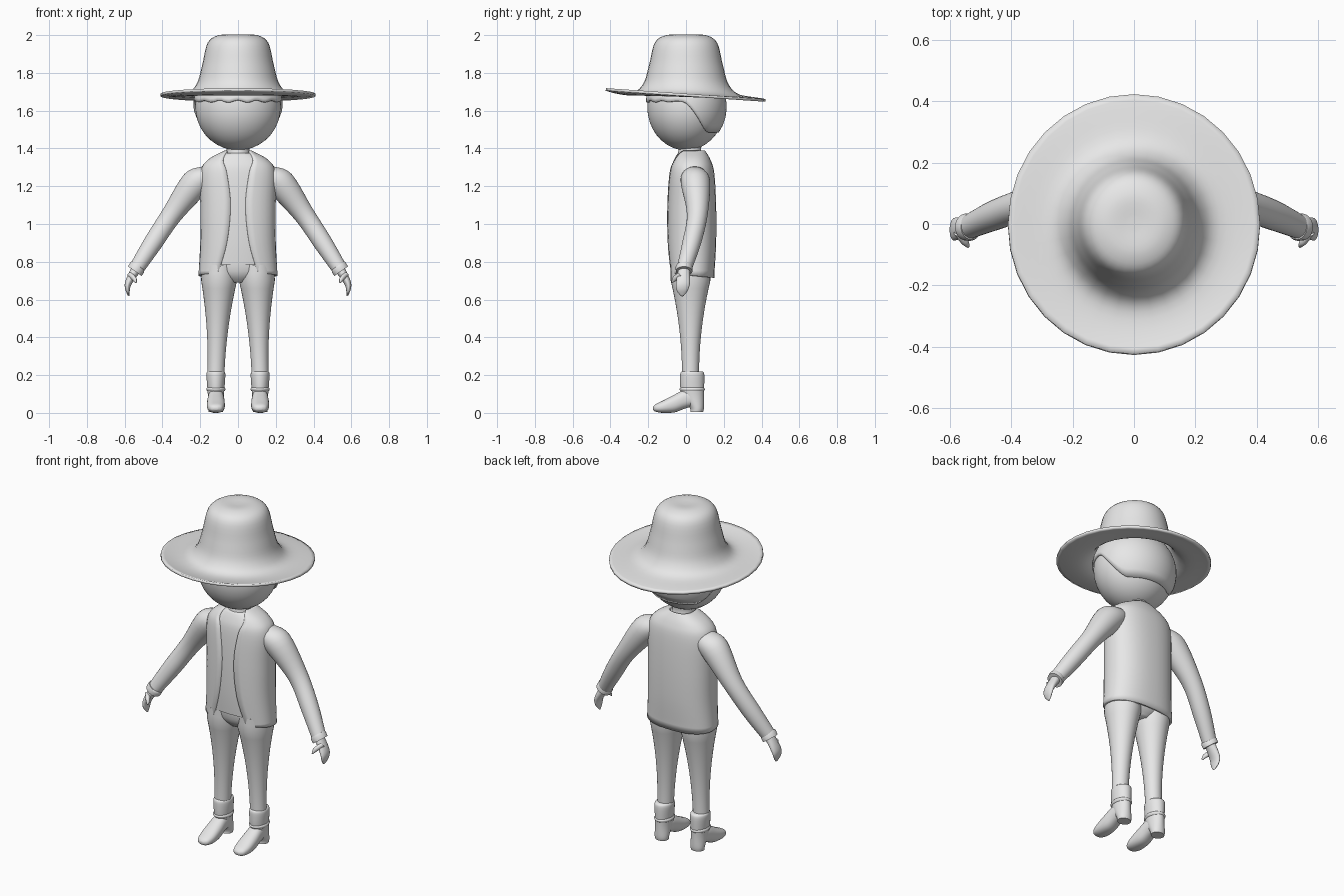
import bpy, bmesh
from math import sin, cos, pi, asin, sqrt, radians
from mathutils import Vector

if "Cube" in bpy.data.objects:
    bpy.data.objects.remove(bpy.data.objects["Cube"])

GREY = (.8, .8, .8, 1)
clay = bpy.data.materials.new("light_grey")
clay.use_nodes = True
clay.diffuse_color = GREY
clay.node_tree.nodes["Principled BSDF"].inputs["Base Color"].default_value = GREY

X, Y, Z = Vector((1, 0, 0)), Vector((0, 1, 0)), Vector((0, 0, 1))
SIDES = 32


def skin(name, rows, closed=True, caps=(0, -1), mirror=False, thick=0, angle=60):
    """Bridge rows of points into one smooth shaded surface."""
    bm = bmesh.new()
    grid = [[bm.verts.new(point) for point in row] for row in rows]
    count = len(grid[0])
    for lower, upper in zip(grid, grid[1:]):
        for i in range(count if closed else count - 1):
            j = (i + 1) % count
            bm.faces.new((lower[i], lower[j], upper[j], upper[i]))
    for end in caps:
        bm.faces.new(grid[end])
    bmesh.ops.recalc_face_normals(bm, faces=bm.faces)
    mesh = bpy.data.meshes.new(name)
    bm.to_mesh(mesh)
    bm.free()
    mesh.materials.append(clay)
    obj = bpy.data.objects.new(name, mesh)
    bpy.context.collection.objects.link(obj)
    bpy.ops.object.select_all(action="DESELECT")
    obj.select_set(True)
    bpy.context.view_layer.objects.active = obj
    bpy.ops.object.shade_smooth_by_angle(angle=radians(angle))
    if thick:
        solid = obj.modifiers.new("Thickness", "SOLIDIFY")
        solid.thickness, solid.offset = thick, -1
    if mirror:
        obj.modifiers.new("Mirror", "MIRROR")


def spline(points, steps=5):
    """Smooth a short list of tuples with a curve through all of them."""
    pts = [Vector(p) for p in points]
    pts = [pts[0]] + pts + [pts[-1]]
    result = []
    for a, b, c, d in zip(pts, pts[1:], pts[2:], pts[3:]):
        for k in range(steps):
            t = k / steps
            tangent_b, tangent_c = (c - a) / 2, (d - b) / 2
            ease = t * t * (3 - 2 * t)
            result.append(b + (c - b) * ease + tangent_b * t * (1 - t) ** 2
                          - tangent_c * t * t * (1 - t))
    return result + [pts[-1]]


def bend(value, power):
    return abs(value) ** power * (1 if value > 0 else -1)


def ring(x, y, z, ru, rv, u=X, v=Y, power=1, start=0, closed=True):
    """Rounded cross-section whose angle zero points along -v."""
    span = 2 * pi - 2 * start
    angles = [start + span * i / (SIDES if closed else SIDES - 1) for i in range(SIDES)]
    return [Vector((x, y, z)) + u * ru * bend(sin(a), power) - v * rv * bend(cos(a), power)
            for a in angles]


def loft(name, rings, u=X, v=Y, power=1, **options):
    skin(name, [ring(*r, u=u, v=v, power=power) for r in spline(rings)], **options)


# Hat: crown flaring into a brim that lifts at the front
HAT = [(.02, 2), (.1, 2), (.16, 1.96), (.19, 1.84), (.22, 1.74), (.28, 1.69), (.41, 1.69)]
rows = []
for radius, height in spline(HAT):
    row = ring(0, 0, height, radius, radius * 1.03)
    for point in row:
        point.z -= point.y * radius ** 3
    rows.append(row)
skin("hat", rows, thick=.014, caps=(0,), angle=40)

# Head and hair share one egg shape
EGG_Z, EGG_H = 1.62, .23


def egg_point(angle, z, grow=1):
    s = grow * sqrt(1 - ((z - EGG_Z) / EGG_H) ** 2)
    return (.226 * s * sin(angle), -.205 * s * cos(angle), z)


def hairline(angle):
    t = min(1, max(0, .15 - 1.2 * cos(angle)))
    fringe = .007 * cos(angle * 14) * max(0, cos(angle))
    return 1.65 + fringe - t * t * (3 - 2 * t) / 6


turn = [2 * pi * i / 64 for i in range(64)]
levels = [EGG_Z - EGG_H * cos(pi * k / 18) for k in range(1, 18)]
skin("head", [[egg_point(a, z) for a in turn] for z in levels])

rows = []
for k in range(9):
    rows.append([egg_point(a, hairline(a) + (1.8 - hairline(a)) * k / 8, 1.05) for a in turn])
skin("hair", rows, caps=(), thick=.016)

# Neck
loft("neck", [(0, .02, 1.33, .08, .08), (0, .02, 1.39, .06, .06), (0, .02, 1.45, .07, .07)])

# Jacket and shirt: height, half width, half depth, half opening
TORSO = spline([(.73, .21, .12, .11), (.9, .2, .13, .06), (1.1, .2, .13, .04),
                (1.27, .2, .12, .06), (1.34, .16, .1, .08), (1.39, .07, .07, .06)])
CHEST_Y, SQUARE = .03, .85
rows = []
for z, wide, deep, gap in TORSO:
    opening = asin(min(1, gap / wide) ** (1 / SQUARE))
    rows.append(ring(0, CHEST_Y, z, wide, deep, power=SQUARE, start=opening, closed=False))
for point in rows[0]:
    point.z -= point.y / 10      # hem drops a little at the back
skin("jacket", rows, closed=False, caps=(), thick=.014)
skin("shirt", [ring(0, CHEST_Y, z, wide - .012, deep - .007, power=SQUARE)
               for z, wide, deep, gap in TORSO[2:-2]])

# Sleeves, bent at the elbow, with a small cuff
ARM = Vector((.82, 0, .57))
loft("sleeve", [(x, y, z, r, r) for x, y, z, r in (
    (.14, .045, 1.27, .06), (.22, .05, 1.22, .078), (.35, .06, 1.05, .055),
    (.45, .03, .9, .05), (.54, -.01, .76, .04))], u=Y, v=ARM, mirror=True)
skin("cuff", [ring(x, -.01, z, r, r, u=Y, v=ARM) for x, z, r in (
    (.53, .78, .04), (.534, .77, .045), (.546, .75, .044))], mirror=True)

# Hands with a thumb
loft("hand", [(.54, -.01, .76, .03, .026), (.58, -.016, .69, .037, .019),
              (.586, -.02, .65, .03, .015), (.58, -.02, .62, .008, .005)],
     u=Y, v=ARM, mirror=True)
loft("thumb", [(x, y, z, r, r) for x, y, z, r in (
    (.57, -.03, .73, .016), (.55, -.06, .71, .013), (.54, -.075, .69, .004))],
     v=Vector((0, .6, -.8)), mirror=True)

# Trousers: hips, then legs that taper towards the boots
loft("hips", [(0, .025, .69, .06, .06), (0, .025, .75, .18, .1), (0, .025, .9, .18, .11)])
rows = []
for k in range(15):
    t = k / 12
    rows.append(ring(.117 - .017 * t, .024, .2 + t / 2,
                     .045 + .05 * min(1, t * t), .045 + .06 * min(1, t * t)))
skin("trouser_leg", rows, mirror=True)

# Boots: shaft with heel, foot, and an ankle strap
FOOT_X = .117
loft("boot_shaft", [(FOOT_X, *r) for r in (
    (.033, .22, .043, .055), (.033, .2, .05, .064), (.035, .1, .043, .06),
    (.057, .03, .041, .038), (.057, .006, .038, .034))], mirror=True)
loft("boot_foot", [(FOOT_X, *r) for r in (
    (.06, .08, .038, .04), (0, .075, .042, .05), (-.06, .05, .047, .047),
    (-.12, .033, .046, .033), (-.16, .026, .034, .02), (-.174, .024, .012, .008))],
     v=Z, power=.85, mirror=True)
loft("ankle_strap", [(FOOT_X, .033, .125 + .01 * s, .051 - .005 * abs(s), .067 - .006 * abs(s))
                     for s in (-1, 0, 1)], mirror=True)
